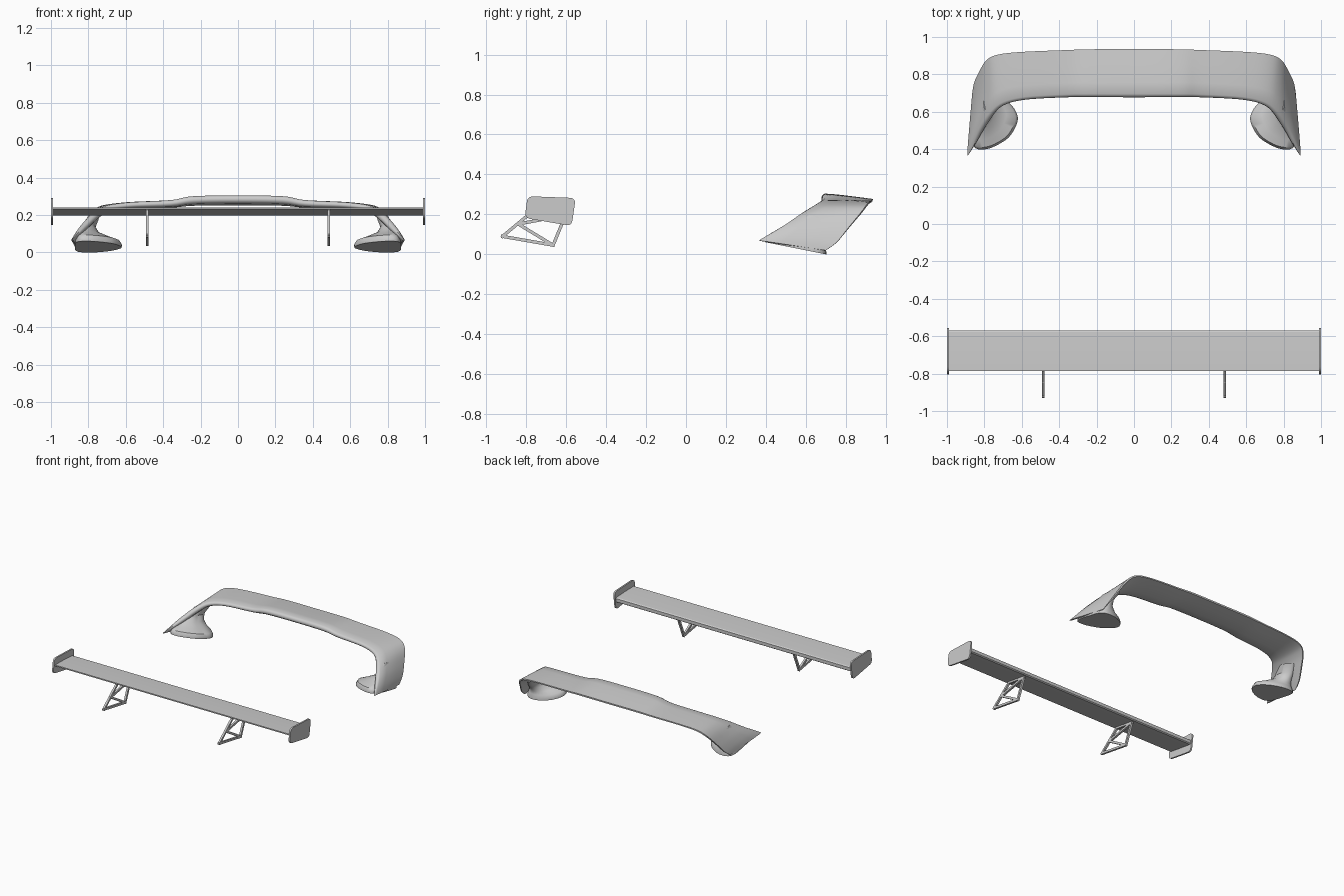
import bpy, bmesh, math
from mathutils import Vector as V

if "Cube" in bpy.data.objects:
    bpy.data.objects.remove(bpy.data.objects["Cube"])


def make(name, verts, faces, smooth=None):
    me = bpy.data.meshes.new(name)
    me.from_pydata([tuple(v) for v in verts], [], faces)
    bm = bmesh.new()
    bm.from_mesh(me)
    bmesh.ops.recalc_face_normals(bm, faces=bm.faces)
    bm.to_mesh(me)
    bm.free()
    ob = bpy.data.objects.new(name, me)
    bpy.context.collection.objects.link(ob)
    if smooth:
        bpy.ops.object.select_all(action='DESELECT')
        ob.select_set(True)
        bpy.context.view_layer.objects.active = ob
        bpy.ops.object.shade_smooth_by_angle(angle=math.radians(smooth))
    return ob


def loft(name, rings, smooth=None):
    n = len(rings[0])
    verts = [v for r in rings for v in r]
    faces = [(i * n + j, i * n + (j + 1) % n, (i + 1) * n + (j + 1) % n, (i + 1) * n + j)
             for i in range(len(rings) - 1) for j in range(n)]
    faces += [tuple(range(n)), tuple(range(len(verts) - n, len(verts)))]
    return make(name, verts, faces, smooth)


def prism(name, yz, x0, x1, smooth=None):
    return loft(name, [[(x, y, z) for y, z in yz] for x in (x0, x1)], smooth)


def catmull(pts, sub, closed=False):
    n = len(pts)
    get = (lambda i: pts[i % n]) if closed else (lambda i: pts[max(0, min(n - 1, i))])
    out = []
    for i in range(n if closed else n - 1):
        a, b, c, d = (get(i + k) for k in (-1, 0, 1, 2))
        for s in range(sub):
            t = s / sub
            out.append(tuple(0.5 * (2 * q + (r - p) * t + (2 * p - 5 * q + 4 * r - w) * t * t
                                    + (3 * q - p - 3 * r + w) * t ** 3)
                             for p, q, r, w in zip(a, b, c, d)))
    return out if closed else out + [pts[-1]]


def rounded(pts, r, seg=5):
    out = []
    pts = [V(p) for p in pts]
    for i, p in enumerate(pts):
        a = p + (pts[i - 1] - p).normalized() * r
        b = p + (pts[(i + 1) % len(pts)] - p).normalized() * r
        for k in range(seg + 1):
            t = k / seg
            out.append(a * (1 - t) ** 2 + p * 2 * t * (1 - t) + b * t * t)
    return out


# straight wing blade: thin front edge, deeper rear edge
prism("straight_wing_blade",
      [(-.785, .232), (-.785, .241), (-.68, .24), (-.578, .234), (-.57, .228),
       (-.57, .204), (-.578, .198), (-.68, .214)], -.99, .99, 20)

# end plates and triangulated stands
plate = rounded([(-.807, .182), (-.793, .291), (-.552, .282), (-.572, .142)], .03)
A, B, D, E, F = (-.918, .09), (-.665, .046), (-.76, .222), (-.84, .152), (-.603, .196)


def bar(name, p, q, x, w=.016, d=.015):
    p, q = V(p), V(q)
    u = (q - p).normalized() * w / 2
    m = V((-u.y, u.x))
    prism(name, [p - u + m, q + u + m, q + u - m, p - u - m], x - d / 2, x + d / 2)


for s in (-1, 1):
    prism("end_plate", plate, s * .988, s * 1.0, 40)
    for nm, p, q in (("base", A, B), ("front", A, D), ("diagonal", E, B),
                     ("middle", E, F), ("rear", B, F), ("top", D, F)):
        bar("stand_" + nm + "_bar", p, q, s * .485)

# arched wing: leading edge, trailing edge, thickness per station (half span)
half = [
    (0, .68, .306, 0, .935, .277, .042),
    (.24, .68, .302, .24, .934, .277, .042),
    (.36, .678, .280, .36, .93, .272, .036),
    (.58, .665, .268, .60, .92, .265, .032),
    (.70, .635, .250, .73, .905, .250, .035),
    (.77, .58, .215, .79, .875, .210, .040),
    (.83, .50, .158, .83, .81, .130, .038),
    (.868, .425, .110, .855, .755, .062, .028),
    (.893, .365, .070, .865, .70, .020, .010)]
full = [(-a, b, c, -d, e, f, g) for a, b, c, d, e, f, g in reversed(half[1:])] + half
st = catmull(full, 5)
prof = [(0, -.5), (.015, -.2), (.06, 0), (.3, .06), (.7, .04), (1, 0), (1, -.28),
        (.7, -.75), (.35, -1.05), (.08, -1), (.02, -.8)]
rings = []
for i, s in enumerate(st):
    L, T = V(s[:3]), V(s[3:6])
    a, b = st[max(i - 1, 0)], st[min(i + 1, len(st) - 1)]
    span = V(b[:3]) - V(a[:3]) + V(b[3:6]) - V(a[3:6])
    nrm = span.cross(T - L).normalized()
    rings.append([L.lerp(T, u) + nrm * v * s[6] for u, v in prof])
loft("arched_wing", rings, 50)

# flared feet on the sloping base plane
outline = catmull([(.622, .57), (.65, .49), (.70, .44), (.79, .40), (.86, .42),
                   (.872, .56), (.857, .68), (.77, .70), (.67, .65)], 4, True)
levels = [(0, .75, .56, 1, 1), (.014, .75, .56, 1.01, 1), (.035, .753, .562, .93, .94),
          (.055, .77, .58, .68, .8), (.085, .79, .615, .38, .66),
          (.125, .795, .65, .26, .6), (.18, .775, .70, .24, .55)]
for s in (-1, 1):
    loft("arched_wing_foot", [
        [(s * (cx + (x - .75) * sx), cy + (y - .56) * sy,
          .07 - .2 * (cy + (y - .56) * sy - .35) + h) for x, y in outline]
        for h, cx, cy, sx, sy in levels], 40)
